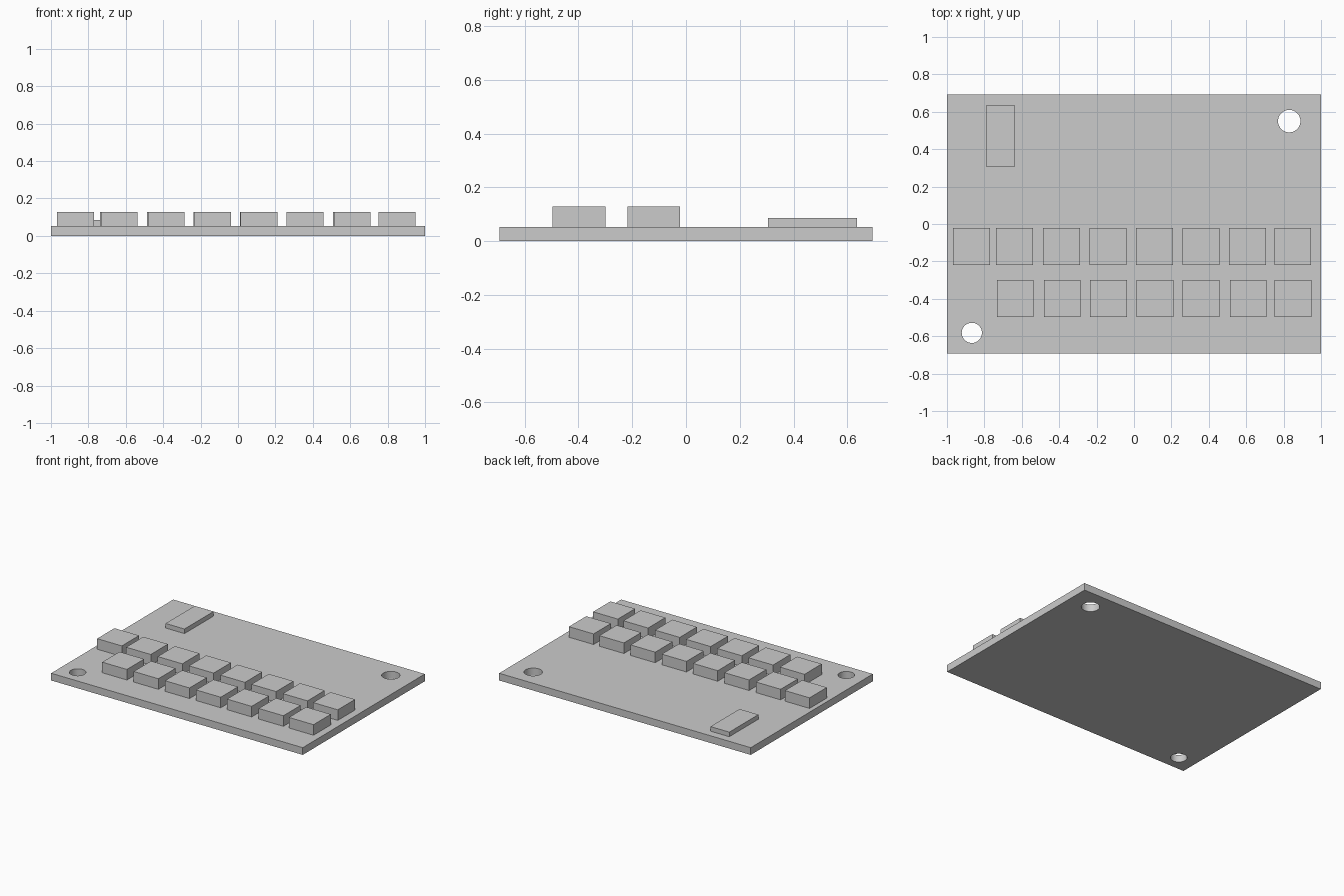
import bpy

cube = bpy.data.objects.get("Cube")
if cube:
    bpy.data.objects.remove(cube, do_unlink=True)

BOARD_TOP = 0.052

grey = bpy.data.materials.new("plain_grey")
grey.use_nodes = True
colour = (0.6, 0.6, 0.6, 1)
grey.diffuse_color = colour
grey.node_tree.nodes["Principled BSDF"].inputs["Base Color"].default_value = colour


def box(name, x, y, width, depth, bottom, top):
    """Upright block centred on x, y."""
    bpy.ops.mesh.primitive_cube_add(size=1, location=(x, y, (bottom + top) / 2))
    block = bpy.context.object
    block.name = name
    block.scale = (width, depth, top - bottom)
    bpy.ops.object.transform_apply(location=False, rotation=False, scale=True)
    block.data.materials.append(grey)
    return block


def drill(target, x, y, radius):
    """Cut a round hole right through the target."""
    bpy.ops.mesh.primitive_cylinder_add(vertices=48, radius=radius, depth=1, location=(x, y, 0))
    cutter = bpy.context.object
    cutter.hide_render = True
    cutter.data.materials.append(grey)
    cut = target.modifiers.new("hole", 'BOOLEAN')
    cut.operation = 'DIFFERENCE'
    cut.solver = 'EXACT'
    cut.object = cutter
    bpy.context.view_layer.objects.active = target
    bpy.ops.object.modifier_apply(modifier=cut.name)
    bpy.data.objects.remove(cutter, do_unlink=True)


# Base board with two mounting holes
board = box("board", 0, 0, 2, 1.386, 0, BOARD_TOP)
drill(board, 0.83, 0.55, 0.06)
drill(board, -0.867, -0.582, 0.054)
bpy.ops.object.select_all(action='DESELECT')
board.select_set(True)
bpy.context.view_layer.objects.active = board
bpy.ops.object.shade_smooth_by_angle()

# Two rows of square keys
rows = {
    "back": (-0.12, [-0.869, -0.639, -0.388, -0.139, 0.11, 0.358, 0.607, 0.848]),
    "front": (-0.398, [-0.634, -0.384, -0.136, 0.112, 0.358, 0.61, 0.85]),
}
for row, (y, centres) in rows.items():
    for i, x in enumerate(centres, 1):
        box(f"{row}_key_{i}", x, y, 0.196, 0.196, BOARD_TOP, 0.128)

# Low rectangular chip near the back corner
box("chip", -0.714, 0.47, 0.15, 0.33, BOARD_TOP, 0.085)
